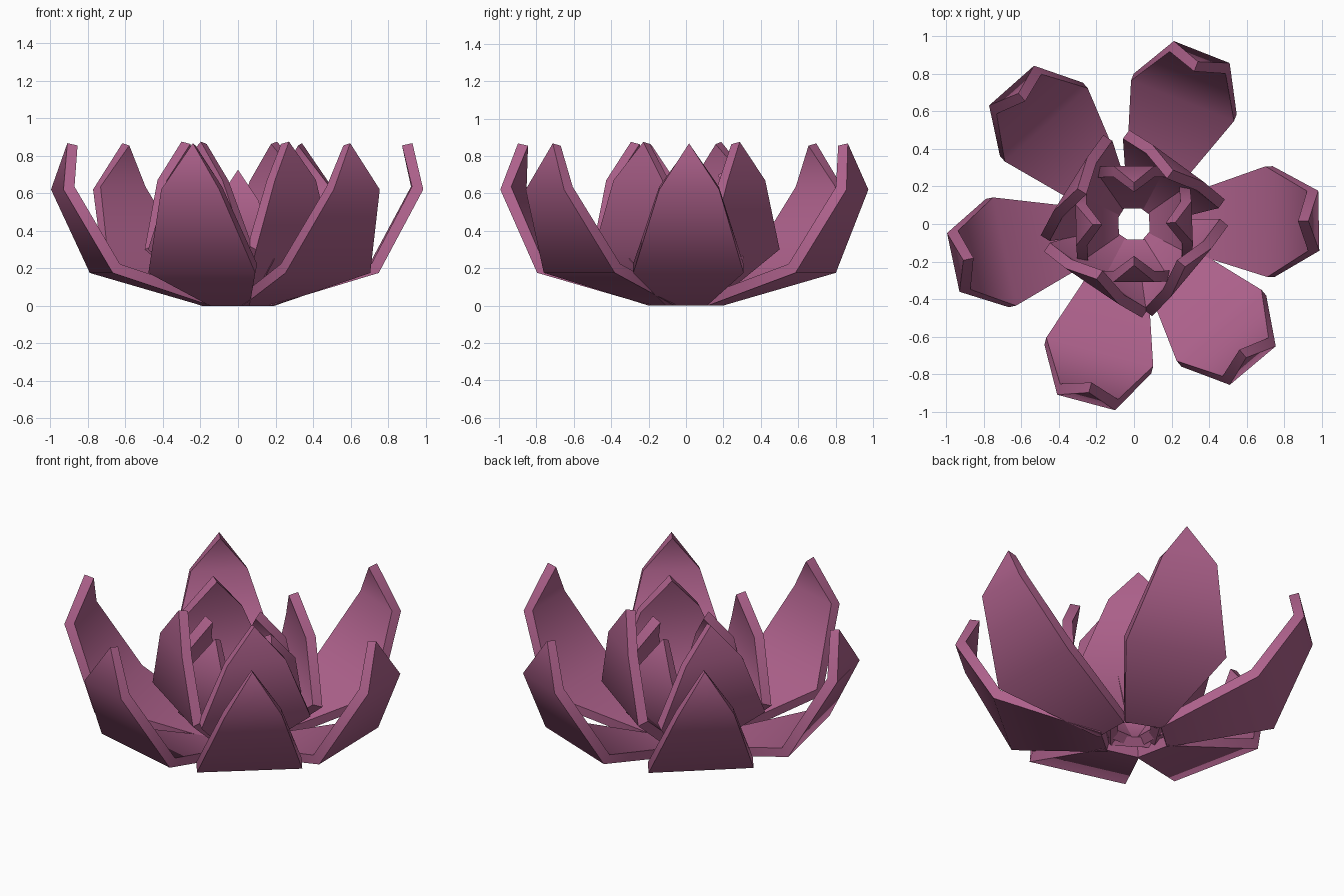
import bpy
from math import radians

if "Cube" in bpy.data.objects:
    bpy.data.objects.remove(bpy.data.objects["Cube"])

pink = bpy.data.materials.new("petal_pink")
pink.diffuse_color = (0.42, 0.12, 0.26, 1)
pink.use_nodes = True
pink.node_tree.nodes["Principled BSDF"].inputs["Base Color"].default_value = pink.diffuse_color


def petal(name, profile, angle):
    """Petal from rows of (radius, height, half width), ending in a pointed tip."""
    verts, faces = [], []
    for r, z, w in profile[:-1]:
        verts += [(r, -w, z), (r, w, z)]
    n = len(profile) - 1
    for i in range(n - 1):
        a = 2 * i
        faces.append((a, a + 1, a + 3, a + 2))
    r, z, _ = profile[-1]
    verts.append((r, 0, z))
    faces.append((2 * n - 2, 2 * n - 1, 2 * n))
    mesh = bpy.data.meshes.new(name)
    mesh.from_pydata(verts, [], faces)
    mesh.materials.append(pink)
    ob = bpy.data.objects.new(name, mesh)
    bpy.context.collection.objects.link(ob)
    ob.rotation_euler.z = radians(angle)
    # thickness grows inward from the outer surface
    solid = ob.modifiers.new("thickness", 'SOLIDIFY')
    solid.thickness = 0.057
    solid.offset = -1
    solid.use_even_offset = True
    bpy.context.view_layer.objects.active = ob
    ob.select_set(True)
    bpy.ops.object.modifier_apply(modifier=solid.name)
    bpy.ops.object.shade_smooth_by_angle(angle=radians(50))
    ob.select_set(False)


# rings of petals: name, outer profile, hand-placed directions
rings = [
    ("outer_petal",
     [(0.17, 0.0, 0.11), (0.745, 0.175, 0.295), (0.985, 0.62, 0.16), (0.93, 0.867, 0)],
     [1, 68.5, 131.5, 192, 255, 310]),
    ("middle_petal",
     [(0.13, 0.03, 0.11), (0.39, 0.30, 0.315), (0.40, 0.67, 0.17), (0.355, 0.875, 0)],
     [54, 148, 236, 320]),
    ("inner_petal",
     [(0.125, 0.04, 0.085), (0.305, 0.25, 0.195), (0.31, 0.56, 0.11), (0.22, 0.725, 0)],
     [2, 90, 181, 270]),
]
for name, profile, angles in rings:
    for i, angle in enumerate(angles):
        petal(f"{name}_{i + 1}", profile, angle)
